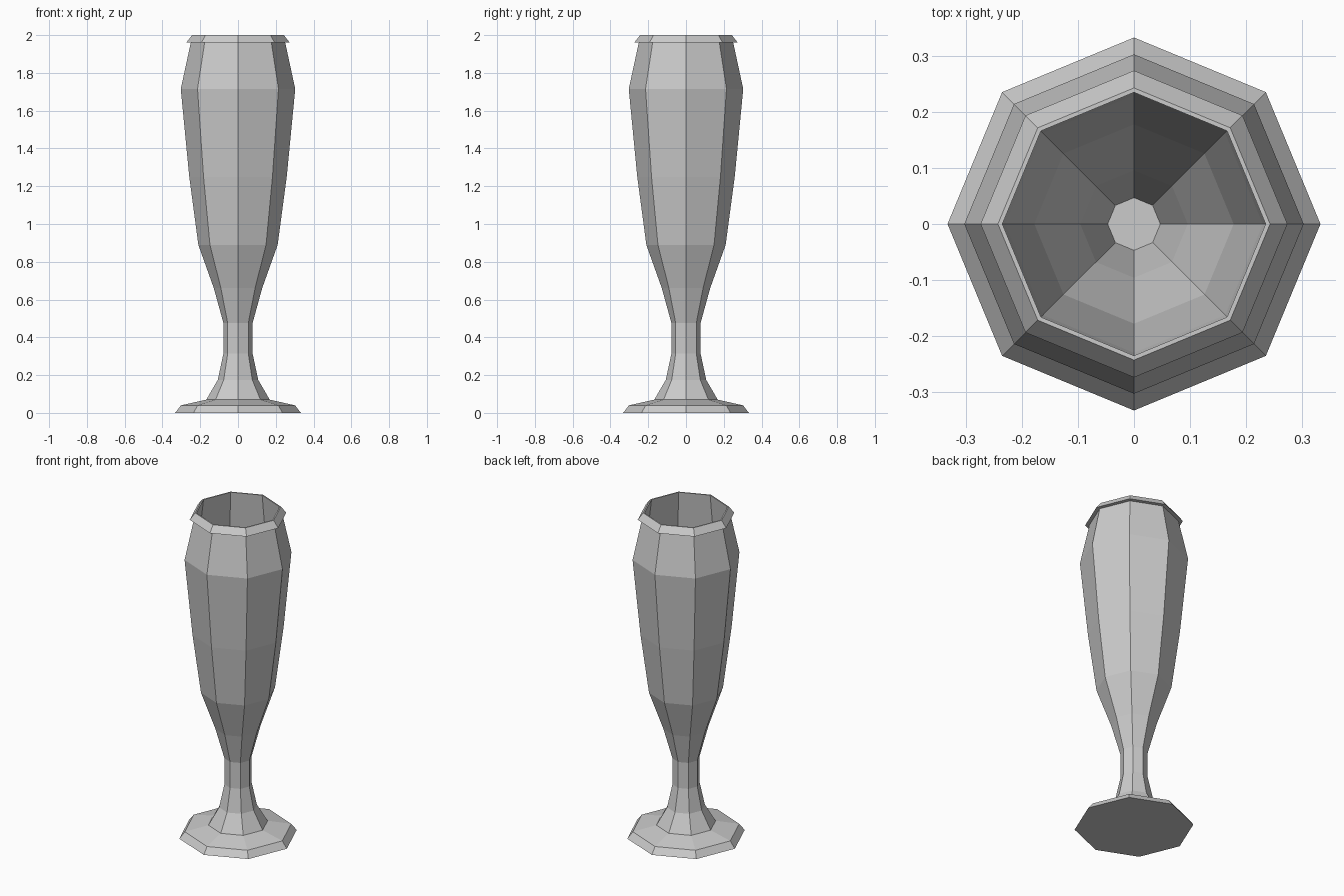
import bpy, bmesh, math

SIDES = 8

cube = bpy.data.objects.get("Cube")
if cube:
    bpy.data.objects.remove(cube, do_unlink=True)

grey = bpy.data.materials.new("pale_grey")
grey.use_nodes = True
colour = (0.6, 0.6, 0.6, 1.0)
grey.diffuse_color = colour
grey.node_tree.nodes["Principled BSDF"].inputs["Base Color"].default_value = colour


def lathe(name, profile, cap_start=False, cap_end=False, closed=False):
    """Turn an (r, z) profile into a flat-shaded faceted object."""
    bm = bmesh.new()
    rings = []
    for r, z in profile:
        angles = [2 * math.pi * i / SIDES for i in range(SIDES)]
        rings.append([bm.verts.new((r * math.cos(a), r * math.sin(a), z)) for a in angles])
    pairs = list(zip(rings, rings[1:]))
    if closed:
        pairs.append((rings[-1], rings[0]))
    for low, high in pairs:
        for i in range(SIDES):
            j = (i + 1) % SIDES
            bm.faces.new((low[i], low[j], high[j], high[i]))
    if cap_start:
        bm.faces.new(rings[0][::-1])
    if cap_end:
        bm.faces.new(rings[-1])
    bmesh.ops.recalc_face_normals(bm, faces=bm.faces)
    mesh = bpy.data.meshes.new(name)
    bm.to_mesh(mesh)
    bm.free()
    mesh.materials.append(grey)
    obj = bpy.data.objects.new(name, mesh)
    bpy.context.collection.objects.link(obj)
    return obj


# One continuous skin: foot, stem, bowl, rim lip, then down the inside
foot = [(0.333, 0), (0.302, 0.04), (0.168, 0.07)]
stem = [(0.107, 0.175), (0.077, 0.315), (0.077, 0.475)]
bowl = [(0.128, 0.66), (0.21, 0.89), (0.258, 1.25), (0.303, 1.715), (0.25, 1.96)]
lip = [(0.274, 1.96), (0.243, 2.0), (0.235, 2.0)]
inside = [(0.27, 1.715), (0.23, 1.25), (0.178, 0.9), (0.096, 0.67), (0.047, 0.49)]

lathe("goblet", foot + stem + bowl + lip + inside, cap_start=True, cap_end=True)
